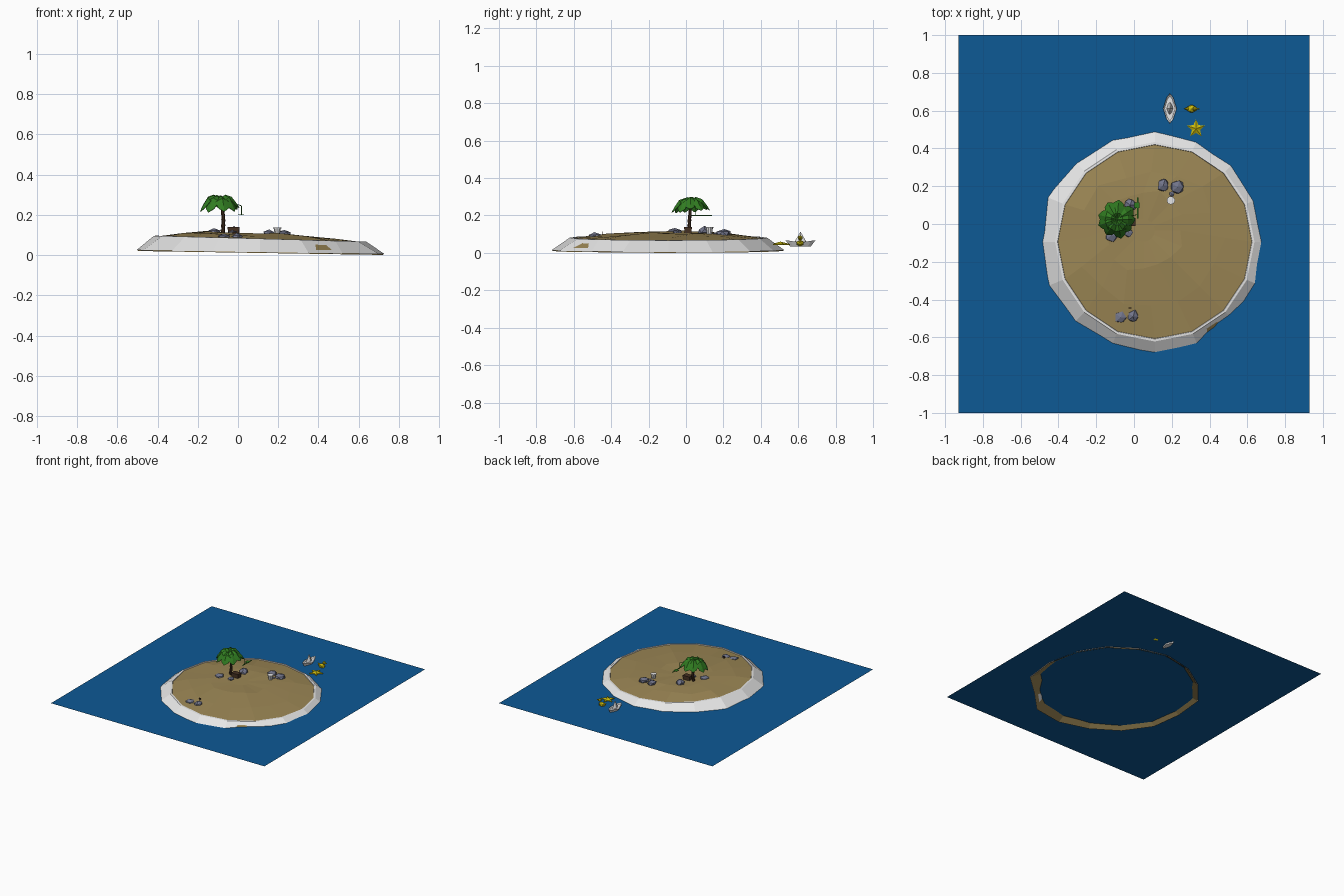
import bpy, bmesh, math, random
from mathutils import Vector, Matrix

random.seed(4)
cube = bpy.data.objects.get("Cube")
if cube:
    bpy.data.objects.remove(cube)


def material(name, rgb):
    m = bpy.data.materials.new(name)
    m.use_nodes = True
    m.diffuse_color = (*rgb, 1)
    m.node_tree.nodes["Principled BSDF"].inputs["Base Color"].default_value = (*rgb, 1)
    return m


BLUE = material("water blue", (0.004, 0.1, 0.3))
SAND = material("sand", (0.33, 0.24, 0.09))
WHITE = material("foam white", (0.8, 0.8, 0.8))
STONE = material("stone grey", (0.17, 0.18, 0.26))
GREEN = material("palm green", (0.03, 0.2, 0.015))
BARK = material("bark brown", (0.06, 0.03, 0.015))
YELLOW = material("toy yellow", (0.6, 0.5, 0.004))


def finish(name, bm, mat):
    bmesh.ops.recalc_face_normals(bm, faces=bm.faces)
    mesh = bpy.data.meshes.new(name)
    bm.to_mesh(mesh)
    bm.free()
    mesh.materials.append(mat)
    ob = bpy.data.objects.new(name, mesh)
    bpy.context.collection.objects.link(ob)
    return ob


def loft(name, rings, mat, cap_start=False, cap_end=False):
    """Skin closed rings of points; each cap is a plain polygon."""
    bm = bmesh.new()
    loops = [[bm.verts.new(p) for p in ring] for ring in rings]
    n = len(loops[0])
    for a, b in zip(loops, loops[1:]):
        for i in range(n):
            j = (i + 1) % n
            bm.faces.new((a[i], a[j], b[j], b[i]))
    if cap_start:
        bm.faces.new(loops[0])
    if cap_end:
        bm.faces.new(loops[-1])
    return finish(name, bm, mat)


def box(name, centre, size, mat):
    bm = bmesh.new()
    bmesh.ops.create_cube(bm, size=1, matrix=Matrix.Translation(centre) @ Matrix.Diagonal((*size, 1)))
    return finish(name, bm, mat)


def cone(name, base, r1, r2, depth, mat, sides=8, rot=None):
    bm = bmesh.new()
    m = Matrix.Translation(base) @ (rot or Matrix()) @ Matrix.Translation((0, 0, depth / 2))
    bmesh.ops.create_cone(bm, cap_ends=True, segments=sides, radius1=r1, radius2=r2, depth=depth, matrix=m)
    return finish(name, bm, mat)


def blob(name, centre, size, mat, jitter=0.0, level=1):
    bm = bmesh.new()
    bmesh.ops.create_icosphere(bm, subdivisions=level, radius=1)
    for v in bm.verts:
        v.co *= 1 + random.uniform(-jitter, jitter)
        v.co = Vector(centre) + v.co * Vector(size)
    return finish(name, bm, mat)


# Water sheet
bm = bmesh.new()
bmesh.ops.create_grid(bm, x_segments=1, y_segments=1, size=1,
                      matrix=Matrix.Translation((0, 0, 0.042)) @ Matrix.Diagonal((0.93, 1, 1, 1)))
finish("water", bm, BLUE)

# Island: tilted sandy mound with a pale shore skirt
SIDES = 16
CX, CY = 0.11, -0.094
SHORE = [.62, .615, .62, .61, .62, .61, .61, .64, .615, .63, .62, .61, .625, .63, .58, .64]


def ring(radius, height, slope, shift=0.0, wobble=0.0):
    pts = []
    for i in range(SIDES):
        a = math.tau * i / SIDES
        r = (SHORE[i] + radius if radius <= 0 else radius) * (1 + random.uniform(-wobble, wobble))
        x, y = r * math.cos(a), r * math.sin(a)
        z = height - slope * x + random.uniform(-wobble, wobble) * 0.06
        pts.append((CX - shift + x, CY + shift + y, z))
    return pts


TILT, LOW = 0.028, 0.016
loft("sand_mound", [ring(-0.004, 0.0105, LOW), ring(0.514, 0.078, TILT),
                    ring(0.37, 0.096, TILT, 0.02, 0.08), ring(0.21, 0.11, TILT, 0.06, 0.08),
                    ring(0.06, 0.105, TILT, 0.06)], SAND, cap_end=True)
loft("shore_skirt", [ring(0.513, 0.077, TILT), ring(0.515, 0.082, TILT),
                     ring(0.528, 0.081, TILT), ring(0, 0.0145, LOW)], WHITE)

# Rocks in small groups
for x, y, z, s in [(.155, .205, .106, .033), (.23, .195, .104, .037), (.2, .16, .1, .015),
                   (-.07, -.495, .088, .032), (-.005, -.49, .088, .034),
                   (-.02, .1, .118, .037), (-.12, -.06, .112, .034), (-.03, -.045, .11, .025)]:
    blob("rock", (x, y, z), (s, s * 1.05, s * 0.62), STONE, 0.16)

# Palm trunk built from stacked flared segments
TOP = Vector((-0.09, 0.025, 0.275))
foot = Vector((-0.075, 0.015, 0.1))
SEGS = 7
for i in range(SEGS):
    t = i / SEGS
    p = foot.lerp(TOP, t) + Vector((0.008 * math.sin(math.pi * t), 0, 0))
    cone("trunk_segment", p, 0.009 - 0.003 * t, 0.012 - 0.004 * t, 0.028, BARK, 7)


# Palm leaves: arched ridged strips drooping at the tip
def leaf(angle, length, droop, lift):
    spine = [(0, lift, .008), (.3, lift + .018, .026), (.6, lift + .008, .036),
             (.85, lift - droop * .5, .026), (1, lift - droop, .002)]
    bm = bmesh.new()
    rot = Matrix.Translation(TOP) @ Matrix.Rotation(angle, 4, 'Z')
    rows = [[bm.verts.new(rot @ Vector((t * length, side * w, z - abs(side) * w * 0.55)))
             for side in (-1, 0, 1)] for t, z, w in spine]
    for a, b in zip(rows, rows[1:]):
        for k in (0, 1):
            bm.faces.new((a[k], a[k + 1], b[k + 1], b[k]))
    ob = finish("palm_leaf", bm, GREEN)
    ob.modifiers.new("thickness", 'SOLIDIFY').thickness = 0.003


LEAVES = 9
for i in range(LEAVES):
    leaf(math.tau * i / LEAVES + random.uniform(-.12, .12), random.uniform(.09, .105),
         random.uniform(.045, .065), random.uniform(0, .008))
blob("palm_heart", TOP, (.015, .015, .014), GREEN)

# Loose hanging frond beside the crown
box("frond_stalk", (0.02, 0.085, 0.2), (0.008, 0.11, 0.003), GREEN)
box("frond_blade", (0.015, 0.1, 0.201), (0.028, 0.03, 0.003), GREEN)
cone("frond_stem", (0.018, 0.05, 0.2), .002, .002, .045, GREEN, 5)
cone("frond_link", (0.018, 0.05, 0.245), .002, .002, .12, GREEN, 5,
     (TOP - Vector((0.018, 0.05, 0.245))).to_track_quat('Z', 'Y').to_matrix().to_4x4())

# Chest
box("chest_base", (-0.022, 0.01, 0.116), (0.055, 0.038, 0.026), BARK)
box("chest_lid", (-0.022, 0.01, 0.133), (0.059, 0.042, 0.012), BARK)

# Bucket and little marker post
cone("bucket", (0.195, 0.125, 0.1), .014, .019, .035, WHITE, 10)
cone("bucket_rim", (0.195, 0.125, 0.133), .022, .022, .005, WHITE, 10)
box("marker_post", (-0.02, -0.445, 0.097), (0.005, 0.005, 0.035), BARK)
box("marker_board", (-0.02, -0.445, 0.109), (0.016, 0.004, 0.009), BARK)

# Folded boat: lens-shaped hull with a pointed centre
BX, BY = 0.19, 0.612


def lens(w, l, z, rise):
    return [(BX + w * math.cos(a) * abs(math.cos(a)), BY + l * math.sin(a),
             z + rise * abs(math.sin(a))) for a in [math.tau * i / 8 for i in range(8)]]


loft("boat_hull", [lens(.02, .055, .034, 0), lens(.036, .08, .056, .012),
                   lens(.028, .066, .05, .01)], WHITE, True, True)
loft("boat_peak", [lens(.02, .04, .045, 0), lens(.001, .001, .112, 0)], WHITE, True, True)

# Toy duck
DX, DY = 0.305, 0.61
blob("duck_body", (DX, DY, .052), (.028, .022, .018), YELLOW)
blob("duck_head", (DX + .018, DY, .08), (.014, .014, .014), YELLOW)
cone("duck_bill", (DX + .03, DY, .079), .006, .002, .012, YELLOW, 6, Matrix.Rotation(math.pi / 2, 4, 'Y'))
cone("duck_tail", (DX - .02, DY, .056), .01, .001, .022, YELLOW, 6, Matrix.Rotation(-1, 4, 'Y'))

# Starfish with raised centre
star = [[(.328 + s * r * math.cos(a), .505 + s * r * math.sin(a), z)
         for r, a in [(.05 if i % 2 == 0 else .023, math.pi / 2 + math.tau * i / 10) for i in range(10)]]
        for s, z in [(1, .042), (1, .048), (.05, .06)]]
loft("starfish", star, YELLOW, True, True)
